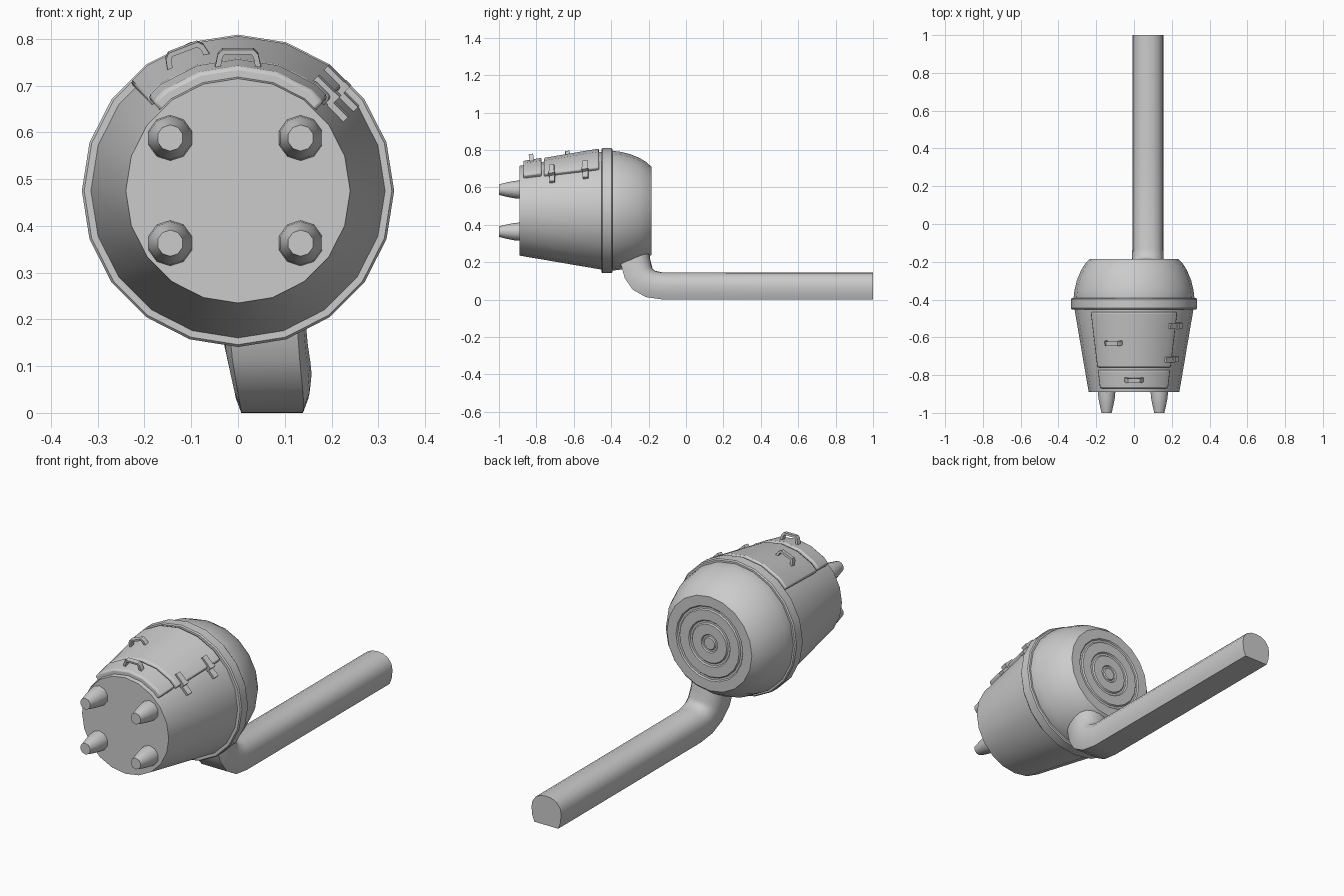
import bpy, bmesh, math
from mathutils import Vector, Matrix

if "Cube" in bpy.data.objects:
    bpy.data.objects.remove(bpy.data.objects["Cube"])

CZ = 0.475          # height of the barrel axis
SIDES = 20


def finish(name, bm, angle=35, bevel=0):
    bmesh.ops.remove_doubles(bm, verts=bm.verts, dist=1e-5)
    bmesh.ops.recalc_face_normals(bm, faces=bm.faces)
    me = bpy.data.meshes.new(name)
    bm.to_mesh(me)
    bm.free()
    ob = bpy.data.objects.new(name, me)
    bpy.context.collection.objects.link(ob)
    bpy.ops.object.select_all(action='DESELECT')
    ob.select_set(True)
    bpy.context.view_layer.objects.active = ob
    bpy.ops.object.shade_smooth_by_angle(angle=math.radians(angle))
    if bevel:
        m = ob.modifiers.new("Bevel", 'BEVEL')
        m.width, m.segments, m.limit_method = bevel, 2, 'ANGLE'
        m.angle_limit = math.radians(40)
    return ob


def skin(bm, rings, cap=True):
    """Join a list of closed point rings into a tube."""
    vs = [[bm.verts.new(p) for p in r] for r in rings]
    n = len(vs[0])
    for a, b in zip(vs, vs[1:]):
        for i in range(n):
            j = (i + 1) % n
            bm.faces.new((a[i], a[j], b[j], b[i]))
    if cap:
        bm.faces.new(vs[0])
        bm.faces.new(vs[-1])


def lathe(name, profile, x=0, z=CZ, n=SIDES, angle=35):
    """Turn (radius, y) points about an axis parallel to y."""
    bm = bmesh.new()
    skin(bm, [[(x + r * math.sin(2 * math.pi * i / n), y, z + r * math.cos(2 * math.pi * i / n))
               for i in range(n)] for r, y in profile])
    return finish(name, bm, angle)


def wall(y):
    """Radius of the tapered barrel at y."""
    return 0.24 + (y + 0.89) * (0.315 - 0.24) / 0.44


def around(deg, r, y):
    a = math.radians(deg)
    return Vector((r * math.sin(a), y, CZ + r * math.cos(a)))


def panel(name, y0, y1, half, lift, bevel):
    """Curved plate lying on the upper side of the barrel."""
    bm = bmesh.new()
    degs = [-half, -36, -18, 0, 18, 36, half]
    rings = []
    for d in degs:
        k = math.cos(math.radians(9)) / math.cos(math.radians(abs(d) % 18 - 9)) if abs(d) == half else 1
        rings.append([around(d, (wall(y) + h) * k, y)
                      for y, h in ((y0, -0.02), (y1, -0.02), (y1, lift), (y0, lift))])
    skin(bm, rings)
    return finish(name, bm, 30, bevel)


def frame(deg, r, y):
    """Local x runs round the barrel, local y along it, local z outward."""
    tilt = math.atan2(0.075, 0.44)
    return (Matrix.Translation(around(deg, r, y)) @ Matrix.Rotation(math.radians(deg), 4, 'Y')
            @ Matrix.Rotation(tilt, 4, 'X'))


def box(bm, mat, centre, size):
    m = mat @ Matrix.Translation(centre) @ Matrix.Diagonal((*size, 1))
    bmesh.ops.create_cube(bm, size=1, matrix=m)


def handle(name, deg, r, y):
    """Arched grip swept from an outer and an inner outline."""
    outer = [(-0.05, -0.012), (-0.043, 0.02), (-0.033, 0.03), (0.033, 0.03), (0.043, 0.02), (0.05, -0.012)]
    inner = [(-0.038, -0.012), (-0.033, 0.014), (-0.028, 0.02), (0.028, 0.02), (0.033, 0.014), (0.038, -0.012)]
    bm = bmesh.new()
    m = frame(deg, r, y)
    skin(bm, [[m @ Vector((p[0], s, p[1])) for p, s in
               ((o, -0.012), (o, 0.012), (i, 0.012), (i, -0.012))] for o, i in zip(outer, inner)])
    return finish(name, bm, 40)


# Barrel, rim and domed rear with stepped rings in its end
lathe("barrel", [(0.24, -0.89), (0.315, -0.45), (0.315, -0.42)])
lathe("rim", [(0.318, -0.452), (0.329, -0.452), (0.334, -0.446), (0.334, -0.398),
              (0.329, -0.392), (0.315, -0.392)])
lathe("rear_dome", [(0.315, -0.42), (0.32, -0.392), (0.315, -0.35), (0.303, -0.3), (0.282, -0.248),
                    (0.26, -0.212), (0.235, -0.185), (0.185, -0.185), (0.18, -0.191), (0.17, -0.191),
                    (0.165, -0.185), (0.115, -0.185), (0.11, -0.191), (0.1, -0.191), (0.095, -0.185),
                    (0.045, -0.185), (0.041, -0.191), (0.033, -0.191), (0.029, -0.185)], angle=32)

# Four flared feet on the front face
for side, x in (("left", -0.145), ("right", 0.134)):
    for level, z in (("lower", 0.363), ("upper", 0.588)):
        lathe(f"{level}_{side}_foot", [(0.049, -0.885), (0.046, -0.92), (0.038, -0.96), (0.028, -1.0)],
              x, z, 10, 45)

# Fuel door and ash drawer
panel("main_door", -0.76, -0.465, 45, 0.02, 0.008)
panel("front_drawer", -0.87, -0.772, 44, 0.023, 0.008)
handle("drawer_handle", 0, wall(-0.825) + 0.023, -0.825)
handle("door_handle", -21, wall(-0.63) + 0.016, -0.63)

# Hinges on the door's right edge
for tag, y in (("front", -0.715), ("rear", -0.537)):
    bm = bmesh.new()
    m = frame(45, wall(y), y)
    box(bm, m, (-0.028, 0, 0.02), (0.05, 0.028, 0.014))
    box(bm, m, (0.03, 0, 0.003), (0.05, 0.028, 0.014))
    box(bm, m, (0.004, 0, 0.014), (0.016, 0.034, 0.03))
    finish(f"{tag}_hinge", bm, 30)

# Flue pipe: flat-bottomed section swept from the dome through an elbow to the back
right = [(0.066, -0.072), (0.078, -0.04), (0.082, 0.0), (0.077, 0.03), (0.058, 0.056), (0.03, 0.07)]
section = right + [(0, 0.073)] + [(-u, v) for u, v in reversed(right)]
path = [((0.045, -0.285, 0.31), 1.1), ((0.054, -0.27, 0.2), 1.1), ((0.06, -0.255, 0.145), 1.09),
        ((0.068, -0.232, 0.108), 1.06), ((0.073, -0.19, 0.083), 1.03), ((0.073, -0.13, 0.073), 1.0),
        ((0.073, 0.4, 0.072), 1.0), ((0.073, 1.0, 0.072), 1.0)]
pts = [Vector(p) for p, _ in path]
rings = []
for i, (p, (_, s)) in enumerate(zip(pts, path)):
    if i >= 5:
        t = Vector((0, 1, 0))
    else:
        a, b = pts[max(i - 1, 0)], pts[i + 1]
        t = ((b - p).normalized() + (p - a).normalized()).normalized()
    up = Vector((0, -t.z, t.y)).normalized()
    rings.append([p + Vector((u * s, 0, 0)) + up * v * s for u, v in section])
bm = bmesh.new()
skin(bm, rings)
finish("flue_pipe", bm, 42)
